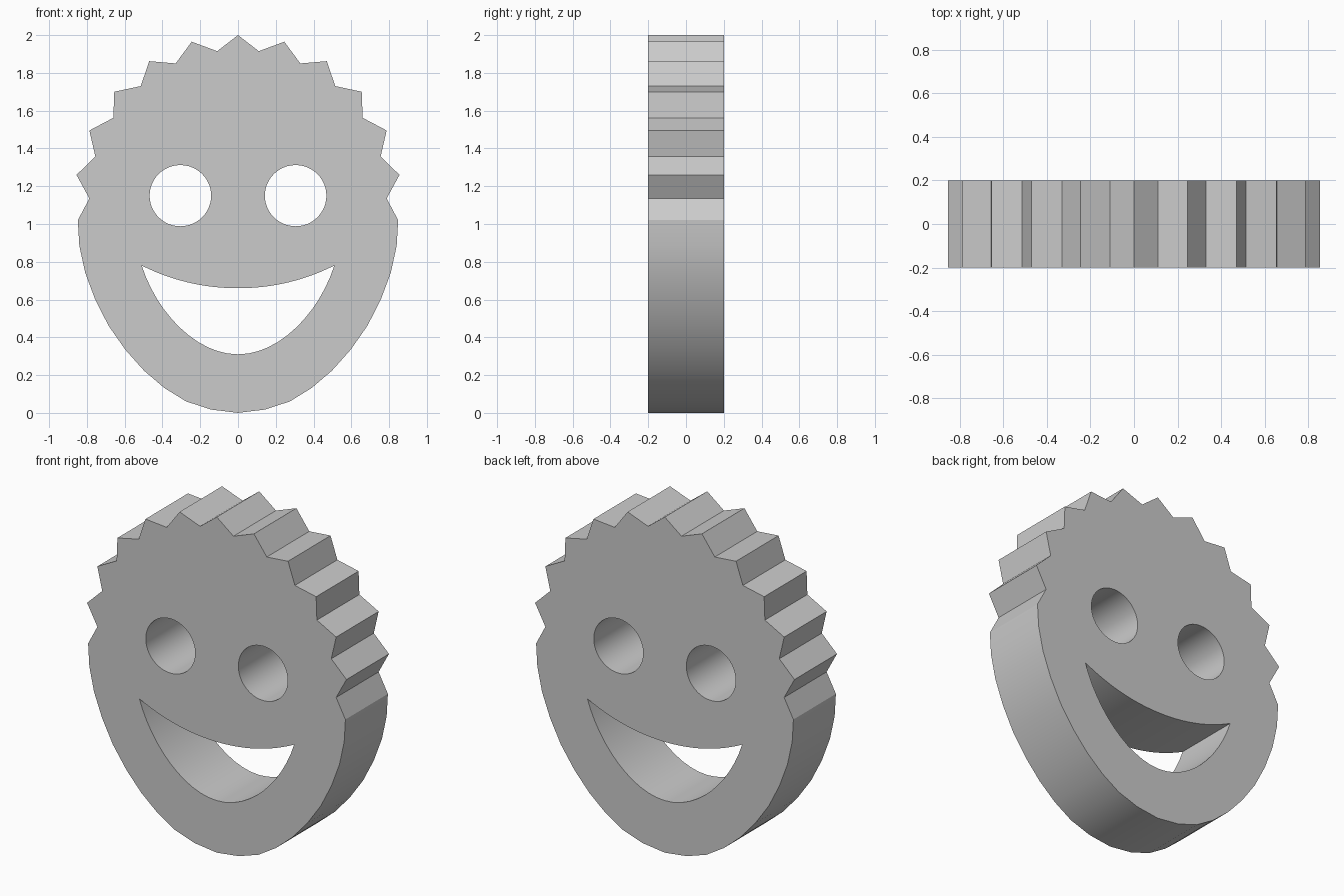
import bpy
import bmesh
from math import cos, sin, pi, radians

if "Cube" in bpy.data.objects:
    bpy.data.objects.remove(bpy.data.objects["Cube"])

# Right half of the head outline: hair spikes, then the rounded jaw
hair = [(0.11, 1.915), (0.245, 1.965), (0.33, 1.85), (0.47, 1.862),
        (0.515, 1.73), (0.655, 1.70), (0.66, 1.562), (0.787, 1.495),
        (0.755, 1.357), (0.855, 1.26), (0.787, 1.135)]
jaw = [(0.848, 1.02), (0.84, 0.885), (0.809, 0.742), (0.756, 0.6),
       (0.685, 0.461), (0.596, 0.334), (0.498, 0.224), (0.39, 0.132),
       (0.275, 0.061), (0.145, 0.018)]
half = hair + jaw
outline = [(0, 2.0)] + half + [(0, 0.0)] + [(-x, z) for x, z in reversed(half)]


def cubic(a, b, c, d, n=12):
    """Points along a cubic curve, leaving out the last one."""
    out = []
    for i in range(n):
        t = i / n
        s = 1 - t
        out.append(tuple(s**3 * p + 3 * s * s * t * q + 3 * s * t * t * r + t**3 * u
                         for p, q, r, u in zip(a, b, c, d)))
    return out


def flip(p):
    return (-p[0], p[1])


# Round eyes
def eye(cx):
    return [(cx + 0.163 * cos(2 * pi * i / 48), 1.15 + 0.162 * sin(2 * pi * i / 48))
            for i in range(48)]


# Crescent mouth
corner, low, top = (0.51, 0.78), (0, 0.31), (0, 0.66)
lc, lb = (0.43, 0.53), (0.22, 0.31)
uc, ub = (0.35, 0.70), (0.18, 0.66)
mouth = (cubic(corner, lc, lb, low) + cubic(low, flip(lb), flip(lc), flip(corner))
         + cubic(flip(corner), flip(uc), flip(ub), top) + cubic(top, ub, uc, corner))

# Filled, extruded plate with holes
curve = bpy.data.curves.new("smiling_head", 'CURVE')
curve.dimensions = '2D'
curve.fill_mode = 'BOTH'
curve.extrude = 0.2
for pts in (outline, eye(-0.305), eye(0.305), mouth):
    spline = curve.splines.new('POLY')
    spline.points.add(len(pts) - 1)
    for p, (x, z) in zip(spline.points, pts):
        p.co = (x, z, 0, 1)
    spline.use_cyclic_u = True

head = bpy.data.objects.new("smiling_head", curve)
bpy.context.collection.objects.link(head)
head.rotation_euler.x = radians(90)
bpy.context.view_layer.objects.active = head
head.select_set(True)
bpy.ops.object.convert(target='MESH')
bpy.ops.object.transform_apply(location=False, rotation=True, scale=False)

# Weld the faces to the walls
bm = bmesh.new()
bm.from_mesh(head.data)
bmesh.ops.remove_doubles(bm, verts=bm.verts, dist=0.0005)
bmesh.ops.recalc_face_normals(bm, faces=bm.faces)
bm.to_mesh(head.data)
bm.free()
bpy.ops.object.shade_smooth_by_angle(angle=radians(25))
